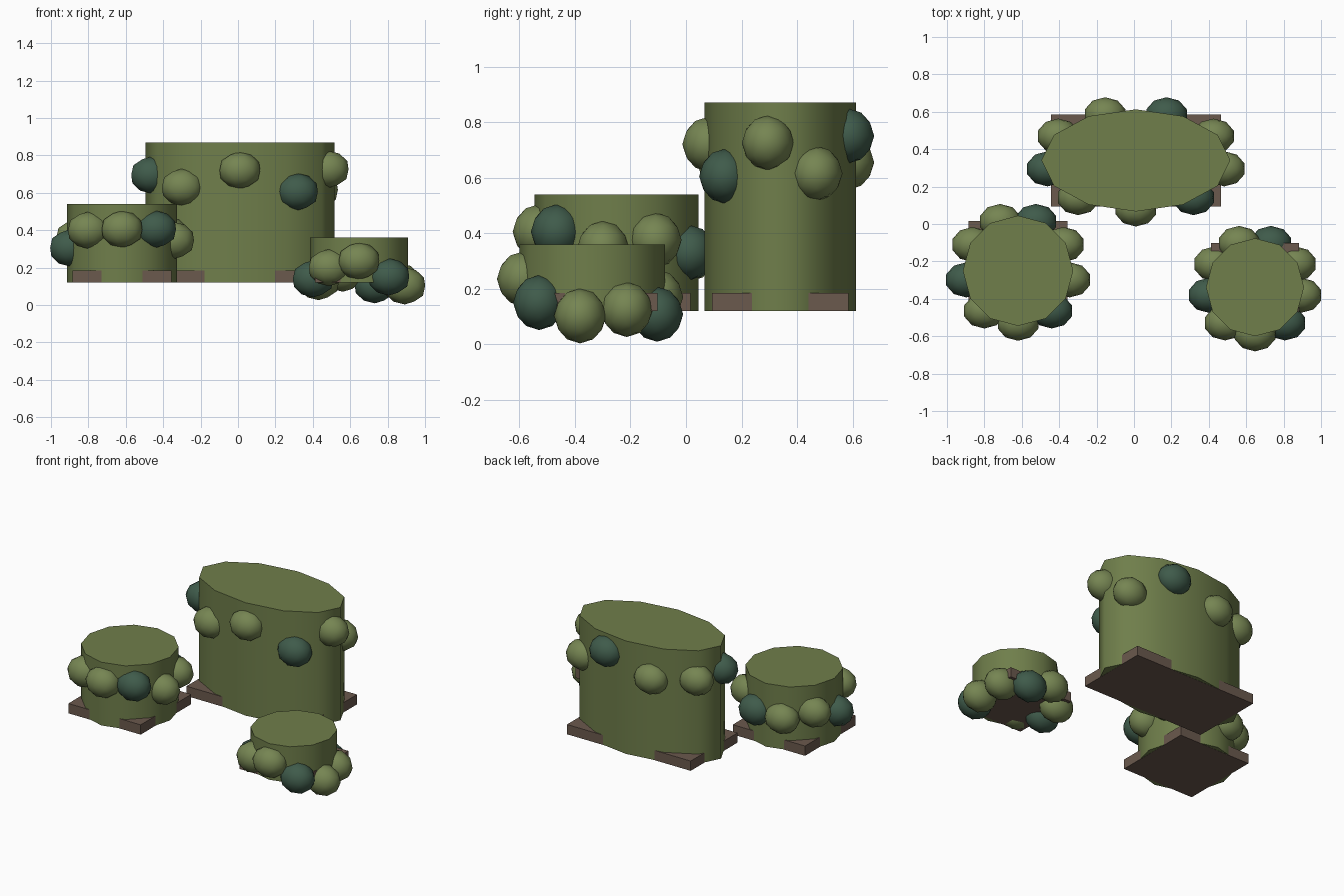
import bpy
from math import radians, cos, sin

cube = bpy.data.objects.get("Cube")
if cube:
    bpy.data.objects.remove(cube, do_unlink=True)


def material(name, rgb):
    mat = bpy.data.materials.new(name)
    mat.use_nodes = True
    color = (*rgb, 1)
    mat.diffuse_color = color
    mat.node_tree.nodes["Principled BSDF"].inputs["Base Color"].default_value = color
    return mat


HEDGE = material("hedge green", (0.16, 0.21, 0.07))
LIGHT = material("light leaf green", (0.18, 0.235, 0.085))
DARK = material("dark leaf green", (0.05, 0.105, 0.07))
SOIL = material("soil brown", (0.145, 0.1, 0.075))

GROUND = 0.12      # underside of the hedges
BASE_HEIGHT = 0.065


def finish(name, mat, scale, smooth_angle=None):
    obj = bpy.context.object
    obj.name = name
    obj.scale = scale
    bpy.ops.object.transform_apply(location=False, rotation=False, scale=True)
    obj.data.materials.append(mat)
    if smooth_angle:
        bpy.ops.object.shade_smooth_by_angle(angle=radians(smooth_angle))
    return obj


def shrub(name, x, y, rx, ry, top, leaf_heights):
    # Twelve-sided trimmed body
    height = top - GROUND
    bpy.ops.mesh.primitive_cylinder_add(vertices=12, radius=1, depth=1,
                                        location=(x, y, GROUND + height / 2))
    finish(name + "_body", HEDGE, (rx, ry, height), 60)

    # Square base whose corners stick out past the body
    bpy.ops.mesh.primitive_cube_add(size=2, location=(x, y, GROUND + BASE_HEIGHT / 2 - 0.001))
    finish(name + "_base", SOIL, (rx * 0.9, ry * 0.9, BASE_HEIGHT / 2))

    # Ring of leaf clumps, every third one dark
    step = 360 / len(leaf_heights)
    for i, z in enumerate(leaf_heights):
        a = radians(-90 + i * step)
        bpy.ops.mesh.primitive_ico_sphere_add(
            subdivisions=2, radius=1,
            location=(x + cos(a) * rx * 0.95, y + sin(a) * ry * 0.95, z))
        finish(f"{name}_leaf_clump_{i + 1}", DARK if i % 3 == 1 else LIGHT,
               (0.114, 0.094, 0.099), 60)


# Leaf heights run counter-clockwise from the front
shrub("tall_shrub", 0.01, 0.34, 0.505, 0.273, 0.87,
      [0.72, 0.605, 0.725, 0.615, 0.75, 0.655, 0.67, 0.695, 0.63])
shrub("middle_shrub", -0.62, -0.25, 0.295, 0.295, 0.54,
      [0.405, 0.405, 0.345, 0.375, 0.33, 0.325, 0.36, 0.305, 0.40])
shrub("low_shrub", 0.647, -0.338, 0.262, 0.262, 0.36,
      [0.235, 0.15, 0.102, 0.125, 0.108, 0.17, 0.125, 0.14, 0.20])
